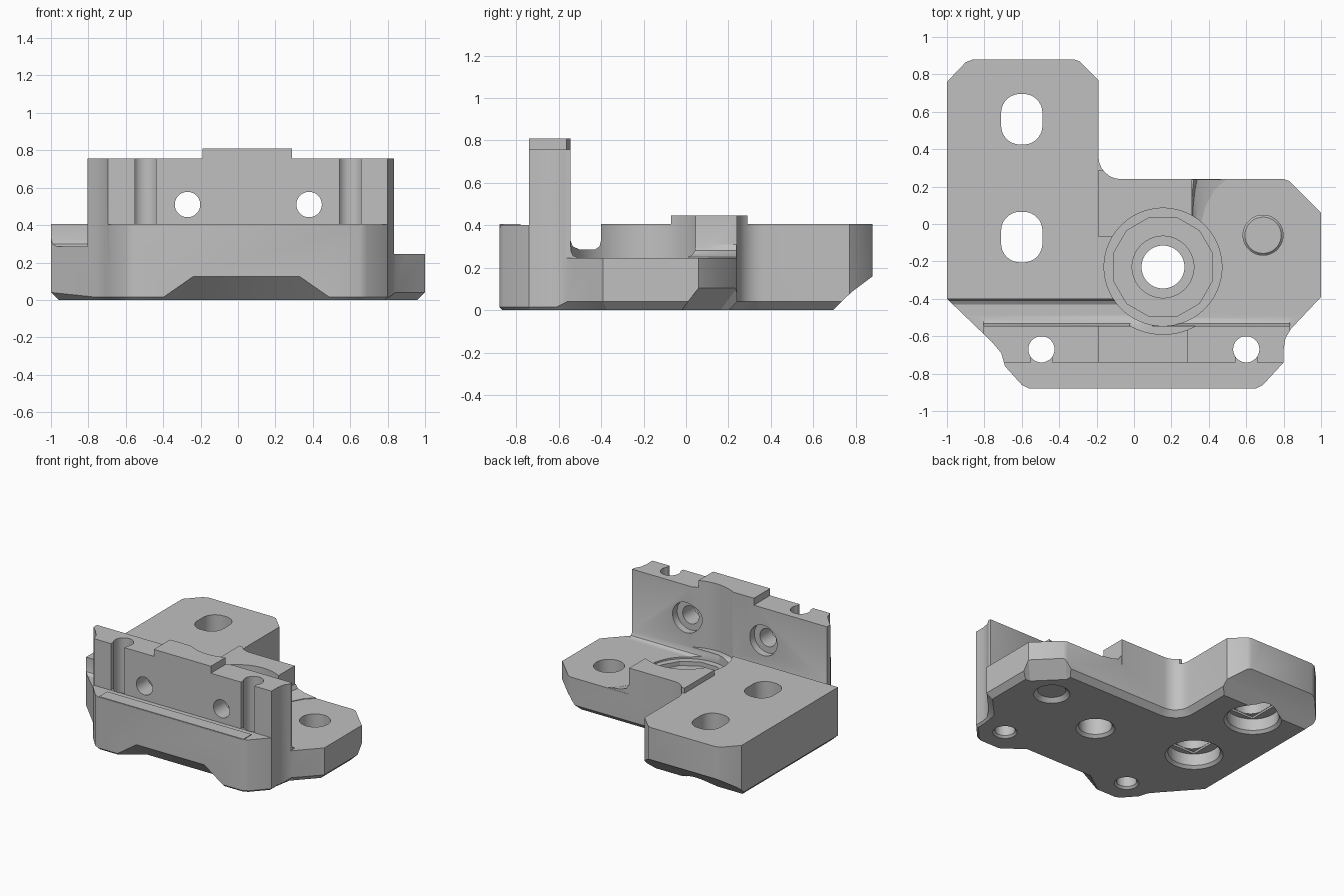
import bpy, bmesh
from math import cos, sin, pi
from mathutils import Vector

cube = bpy.data.objects.get("Cube")
if cube:
    bpy.data.objects.remove(cube)

mat = bpy.data.materials.new("matte grey")
mat.use_nodes = True
grey = (0.53, 0.53, 0.53, 1)
mat.diffuse_color = grey
mat.node_tree.nodes["Principled BSDF"].inputs["Base Color"].default_value = grey


def make(name, bm):
    bmesh.ops.recalc_face_normals(bm, faces=bm.faces)
    me = bpy.data.meshes.new(name)
    bm.to_mesh(me)
    bm.free()
    me.materials.append(mat)
    ob = bpy.data.objects.new(name, me)
    bpy.context.collection.objects.link(ob)
    return ob


def loft(name, rings):
    """Closed solid through rings of equal length."""
    bm = bmesh.new()
    loops = [[bm.verts.new(p) for p in r] for r in rings]
    n = len(loops[0])
    for a, b in zip(loops, loops[1:]):
        for i in range(n):
            j = (i + 1) % n
            bm.faces.new((a[i], a[j], b[j], b[i]))
    bm.faces.new(loops[0][::-1])
    bm.faces.new(loops[-1])
    return make(name, bm)


def prism(pts, z0, z1):
    return loft("cutter", [[(x, y, z) for x, y in pts] for z in (z0, z1)])


def box(x0, x1, y0, y1, z0, z1):
    return prism([(x0, y0), (x1, y0), (x1, y1), (x0, y1)], z0, z1)


def along_x(profile, x0, x1):
    return loft("cutter", [[(x, y, z) for y, z in profile] for x in (x0, x1)])


def circle(x, y, r, n=48, dx=0, dy=0):
    """Circle, or a rounded rectangle when spread by dx and dy."""
    pts = []
    for i in range(n):
        a = 2 * pi * (i + .5) / n
        sx, sy = (1 if cos(a) > 0 else -1), (1 if sin(a) > 0 else -1)
        pts.append((x + r * cos(a) + dx * sx, y + r * sin(a) + dy * sy))
    return pts


def cone(x, y, r0, r1, z0, z1, n=48):
    return loft("cutter", [[(u, v, z) for u, v in circle(x, y, r, n)]
                           for r, z in ((r0, z0), (r1, z1))])


def relief(p, q, w, h, ramp):
    """Sloped underside cut on the edge p-q, fading out over ramp."""
    p, q = Vector(p), Vector(q)
    t = (q - p).normalized()
    n = Vector((t.y, -t.x))
    bm = bmesh.new()
    for e, s in ((p, -1), (q, 1)):
        far = e + t * s * ramp
        for v, z in ((e - n * w, 0), (e + n * .1, h * (1 + .1 / w)), (e - n * w, -.05),
                     (far, 0), (far + n * .1, 0), (far + n * .1, -.05)):
            bm.verts.new((v.x, v.y, z))
    bmesh.ops.convex_hull(bm, input=bm.verts)
    loose = [v for v in bm.verts if not v.link_faces]
    bmesh.ops.delete(bm, geom=loose, context="VERTS")
    return make("cutter", bm)


def apply(body, tool, op="DIFFERENCE"):
    m = body.modifiers.new("cut", "BOOLEAN")
    m.operation, m.object, m.solver = op, tool, "EXACT"
    bpy.context.view_layer.objects.active = body
    bpy.ops.object.modifier_apply(modifier=m.name)
    bpy.data.objects.remove(tool)


# Footprint with a chamfered bottom edge, finer at the front
fillet = [(-.07 - .12 * sin(a * pi / 12), .36 - .12 * cos(a * pi / 12)) for a in range(7)]
outline = [(-.60, -.86), (-.56, -.88), (.65, -.88), (.69, -.86), (.80, -.74), (.80, -.67),
           (.81, -.61), (.84, -.56), (1, -.39), (1, .06), (.83, .23), (.80, .24)] + fillet + [
           (-.19, .77), (-.29, .87), (-.32, .88), (-.86, .88), (-.9, .865), (-1, .76),
           (-1, -.40), (-.76, -.63), (-.71, -.69), (-.69, -.76)]


def edge(y):
    return .015 if y < -.6 else .04


def inset(pts):
    out = []
    for i, p in enumerate(pts):
        a, b, c = Vector(pts[i - 1]), Vector(p), Vector(pts[(i + 1) % len(pts)])
        u, v = (b - a).normalized(), (c - b).normalized()
        m = Vector((-u.y - v.y, u.x + v.x)).normalized()
        out.append(tuple(b + m * edge(b.y) / m.dot(Vector((-u.y, u.x)))))
    return out


body = loft("mounting_bracket", [[(x, y, 0) for x, y in inset(outline)],
                                 [(x, y, edge(y)) for x, y in outline],
                                 [(x, y, .81) for x, y in outline]])

BACK = -.545
tools = [
    # Underside reliefs at the arm end, the front and the outer corner
    along_x([(.69, -.002), (.78, .085), (.88, .16), (1, .25), (1, -.1), (.69, -.1)], -1.1, 0),
    relief((-.24, -.88), (.33, -.88), .13, .125, .18),
    relief((1, .06), (.82, .24), .11, .105, .12),
    # Round-bottomed channel and the low plate behind the upright wall
    along_x([(BACK, .9), (BACK, .33), (-.533, .30), (-.50, .285), (-.43, .285),
             (-.408, .30), (-.40, .33), (-.40, .9)], -1.2, .1),
    along_x([(BACK, .9), (BACK, .285), (-.533, .257), (-.505, .245),
             (-.07, .245), (-.07, .9)], .1, 1.2),
    box(.31, 1.2, -.1, .4, .245, .92),
    # Levels of the front step, wall, pad, tab and arm
    box(-2, 2, -1, -.74, .402, 1),
    box(-2, -.19, -1, 1, .757, 1), box(.29, 2, -1, 1, .757, 1),
    box(-2, 2, BACK + .03, 1, .445, 1),
    box(-2, -.19, BACK + .03, 1, .405, .9),
    box(-2, 2, BACK + .03, -.07, .405, .95),
    box(-.5, 0, .29, 1, .405, .96),
    # Wall ends
    box(-2, -.805, -.7, -.49, .285, 1.1), box(.835, 2, -.75, -.49, .245, 1.1),
]
for t in tools:
    apply(body, t)

# Flared foot of the tab
foot = [(.25, 0), (.36, .01), (.385, .1), (.43, .18), (.49, .238), (.25, .238)]
rings = [[(min(x, .3) + max(x - .3, 0) * f, y, z) for x, y in foot]
         for f, z in ((1, .2), (1, .25), (.5, .262), (.2, .28), (.1, .31))]
apply(body, loft("cutter", rings), "UNION")

# Central stepped seat and the hollow it leaves in the wall
cx, cy = .155, -.23
arc = [(cx + .36 * sin(a * pi / 36), cy - .36 * cos(a * pi / 36)) for a in range(-6, 7)]
cuts = [cone(cx, cy, .315, .315, .232, 1, 64),
        prism(arc + [(.3, -.5), (0, -.5)], .30, 1.2),
        cone(cx, cy, .275, .275, .20, .5, 12),
        cone(cx, cy, .165, .165, .15, .5),
        cone(cx, cy, .115, .115, -.1, .5),
        cone(cx, cy, .145, .105, -.01, .03)]

# Side plate hole
cuts += [cone(.69, -.06, .107, .107, -.1, .5), cone(.69, -.06, .135, .097, -.01, .03)]

# Arm holes, flat sided above and counterbored below with a stepped ceiling
for y in (.56, -.07):
    cuts += [prism(circle(-.6, y, .10, 48, .01, .035), -.1, .6),
             cone(-.6, y, .18, .18, -.1, .11), cone(-.6, y, .21, .17, -.01, .03),
             box(-.712, -.488, y - .137, y + .137, -.1, .125)]

# Vertical screw holes that break through the wall front
for x in (-.495, .60):
    cuts += [cone(x, -.67, .07, .07, -.1, 1), cone(x, -.67, .095, .06, -.01, .025),
             box(x - .057, x + .057, -.78, -.67, .404, 1)]

# Cross holes with counterbores behind
for x in (-.27, .38):
    for r, y0, y1 in ((.068, -1, -.4), (.115, -.60, -.4)):
        cuts.append(loft("cutter", [[(u, y, v) for u, v in circle(x, .51, r)] for y in (y0, y1)]))
for c in cuts:
    apply(body, c)

# Thin lip on the front step
lip = box(-.555, .66, -.878, -.78, .39, .407)
lip.name = "front_lip"

for ob in (body, lip):
    bpy.ops.object.select_all(action="DESELECT")
    ob.select_set(True)
    bpy.context.view_layer.objects.active = ob
    bpy.ops.object.shade_smooth_by_angle(angle=pi / 6.4)
